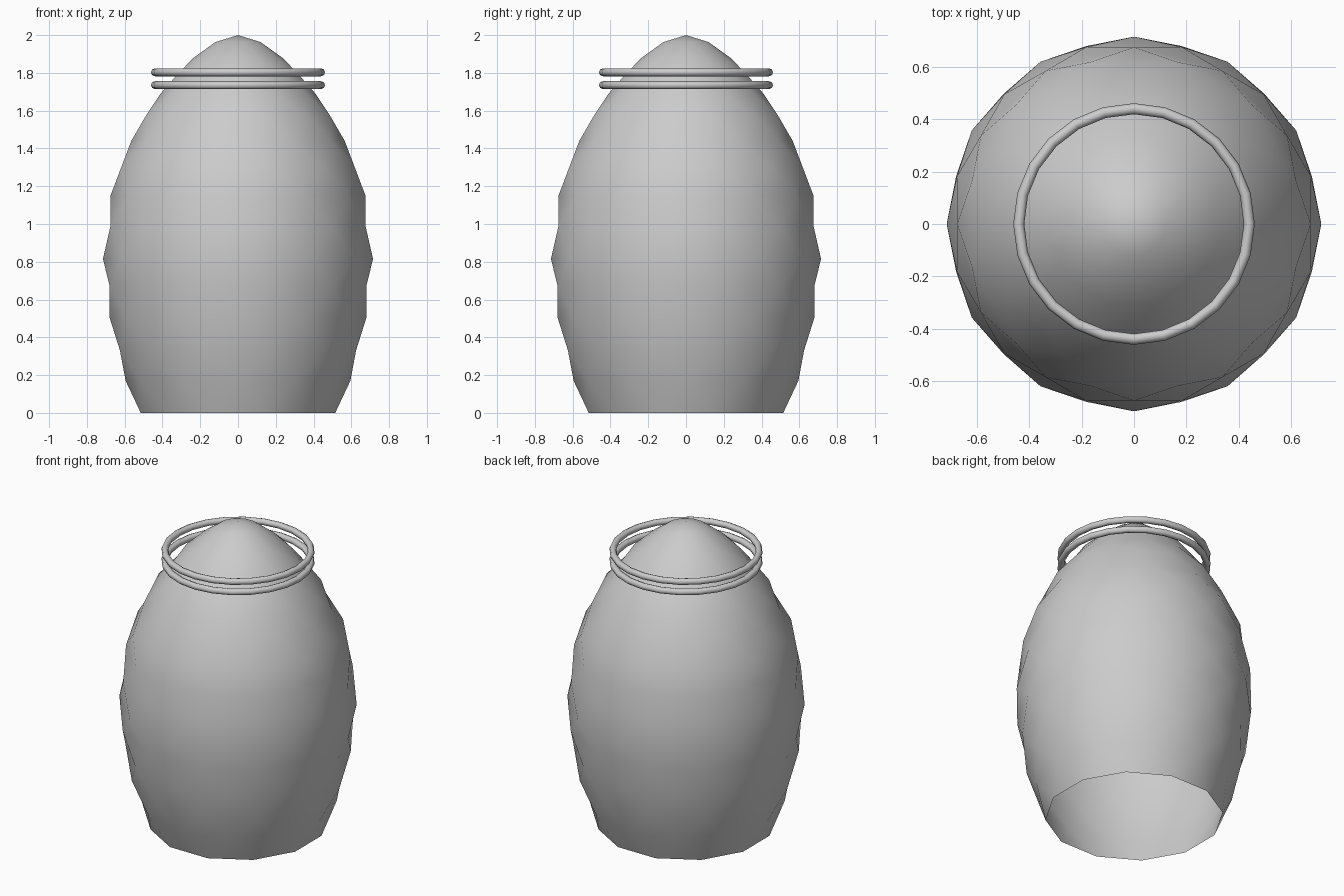
import bpy
import bmesh
from math import cos, sin, pi

cube = bpy.data.objects.get("Cube")
if cube:
    bpy.data.objects.remove(cube)

grey = bpy.data.materials.new("plain_grey")
grey.use_nodes = True
colour = (0.6, 0.6, 0.6, 1)
grey.diffuse_color = colour
grey.node_tree.nodes["Principled BSDF"].inputs["Base Color"].default_value = colour

SIDES = 12
# Body profile from the open base to the top: (radius, height)
PROFILE = [(0.533, 0), (0.595, 0.17), (0.647, 0.33), (0.68, 0.505),
           (0.703, 0.67), (0.715, 0.815), (0.7, 0.985), (0.675, 1.15),
           (0.64, 1.3), (0.565, 1.44), (0.507, 1.57), (0.41, 1.69),
           (0.325, 1.8), (0.235, 1.88), (0.124, 1.963)]


def add_body():
    """Faceted shell whose rings are each turned half a step, joined by triangles."""
    bm = bmesh.new()
    rings = []
    for level, (radius, height) in enumerate(PROFILE):
        turn = 0.5 if level % 2 == 0 else 0
        angles = [2 * pi * (i + turn) / SIDES for i in range(SIDES)]
        rings.append([bm.verts.new((radius * cos(a), radius * sin(a), height))
                      for a in angles])
    for level in range(len(rings) - 1):
        low, high = rings[level], rings[level + 1]
        for i in range(SIDES):
            j = (i + 1) % SIDES
            if level % 2 == 0:
                bm.faces.new((low[i], low[j], high[j]))
                bm.faces.new((low[i], high[j], high[i]))
            else:
                bm.faces.new((low[i], low[j], high[i]))
                bm.faces.new((low[j], high[j], high[i]))
    # Pointed top
    tip = bm.verts.new((0, 0, 2))
    for i in range(SIDES):
        bm.faces.new((rings[-1][i], rings[-1][(i + 1) % SIDES], tip))
    for face in bm.faces:
        face.smooth = True
    mesh = bpy.data.meshes.new("body")
    bm.to_mesh(mesh)
    bm.free()
    mesh.materials.append(grey)
    bpy.context.collection.objects.link(bpy.data.objects.new("body", mesh))


def add_ring(name, height):
    bpy.ops.mesh.primitive_torus_add(major_radius=0.44, minor_radius=0.021,
                                     major_segments=24, minor_segments=8,
                                     location=(0, 0, height))
    ring = bpy.context.object
    ring.name = name
    ring.data.materials.append(grey)
    bpy.ops.object.shade_smooth()


add_body()
# Two loose hoops around the neck
add_ring("upper_ring", 1.803)
add_ring("lower_ring", 1.735)
